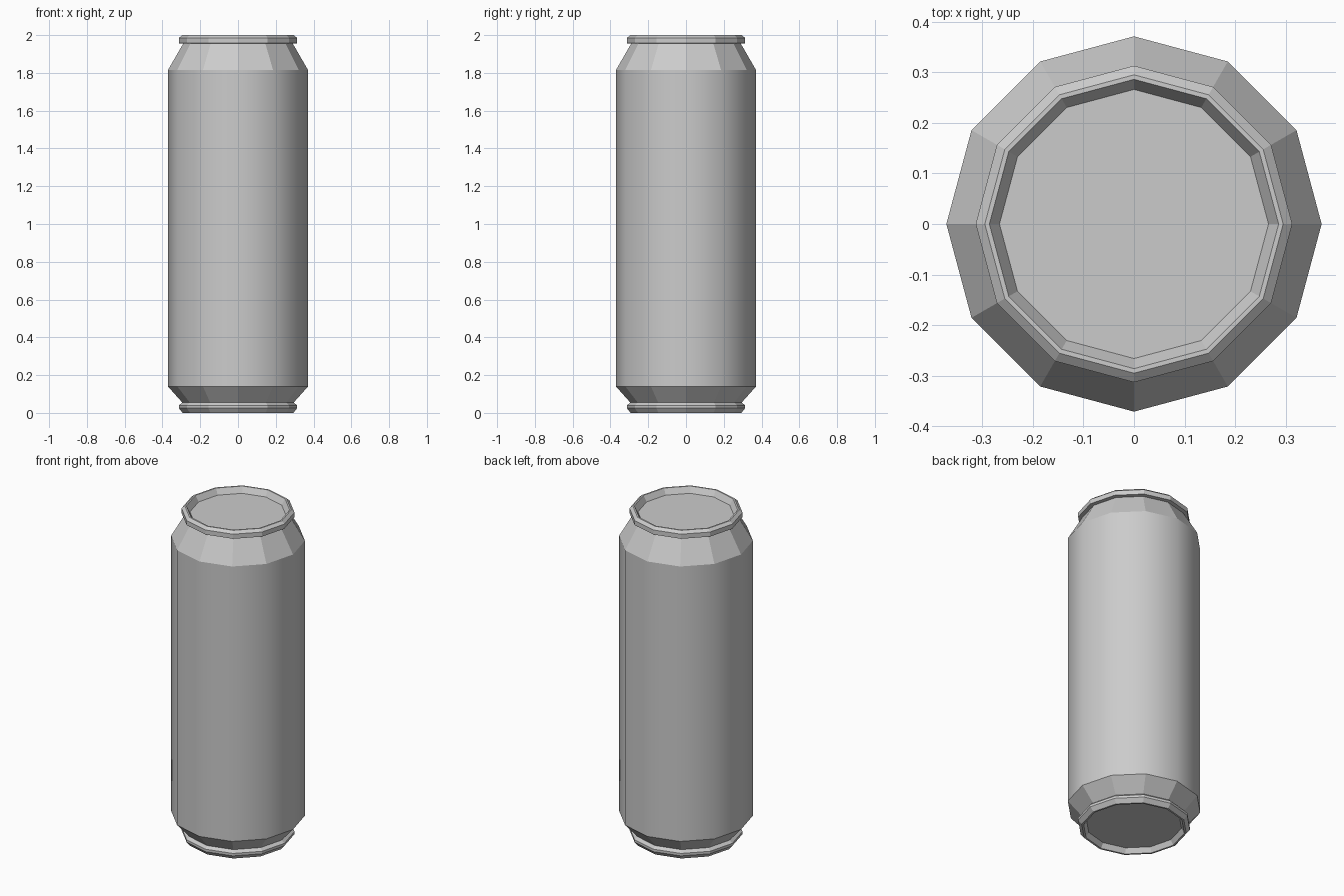
import bpy, bmesh, math

if "Cube" in bpy.data.objects:
    bpy.data.objects.remove(bpy.data.objects["Cube"])

SIDES = 12


def lathe(name, profile, smooth=False):
    """Spin a (radius, z) profile around z; cap either end where the profile stays open."""
    bm = bmesh.new()
    rings = []
    for r, z in profile:
        rings.append([bm.verts.new((r * math.cos(2 * math.pi * i / SIDES),
                                    r * math.sin(2 * math.pi * i / SIDES), z))
                      for i in range(SIDES)])
    for a, b in zip(rings, rings[1:]):
        for i in range(SIDES):
            j = (i + 1) % SIDES
            f = bm.faces.new((a[i], a[j], b[j], b[i]))
            f.smooth = smooth
    return bm, rings, name


def finish(bm, name):
    mesh = bpy.data.meshes.new(name)
    bm.to_mesh(mesh)
    bm.free()
    obj = bpy.data.objects.new(name, mesh)
    bpy.context.collection.objects.link(obj)
    return obj


# Smooth can wall
bm, rings, name = lathe("can_body", [(0.371, 0.14), (0.371, 1.815)], smooth=True)
finish(bm, name)

# Faceted shoulder, rolled rim and recessed lid
bm, rings, name = lathe("can_top", [
    (0.371, 1.815), (0.29, 1.955), (0.313, 1.957), (0.313, 1.985),
    (0.295, 2.0), (0.286, 2.0), (0.266, 1.965)])
bm.faces.new(rings[-1])
finish(bm, name)

# Faceted foot, lower rim and recessed base
bm, rings, name = lathe("can_base", [
    (0.266, 0.03), (0.282, 0.0), (0.293, 0.0), (0.313, 0.025),
    (0.313, 0.04), (0.295, 0.055), (0.371, 0.14)])
bm.faces.new(list(reversed(rings[0])))
finish(bm, name)
